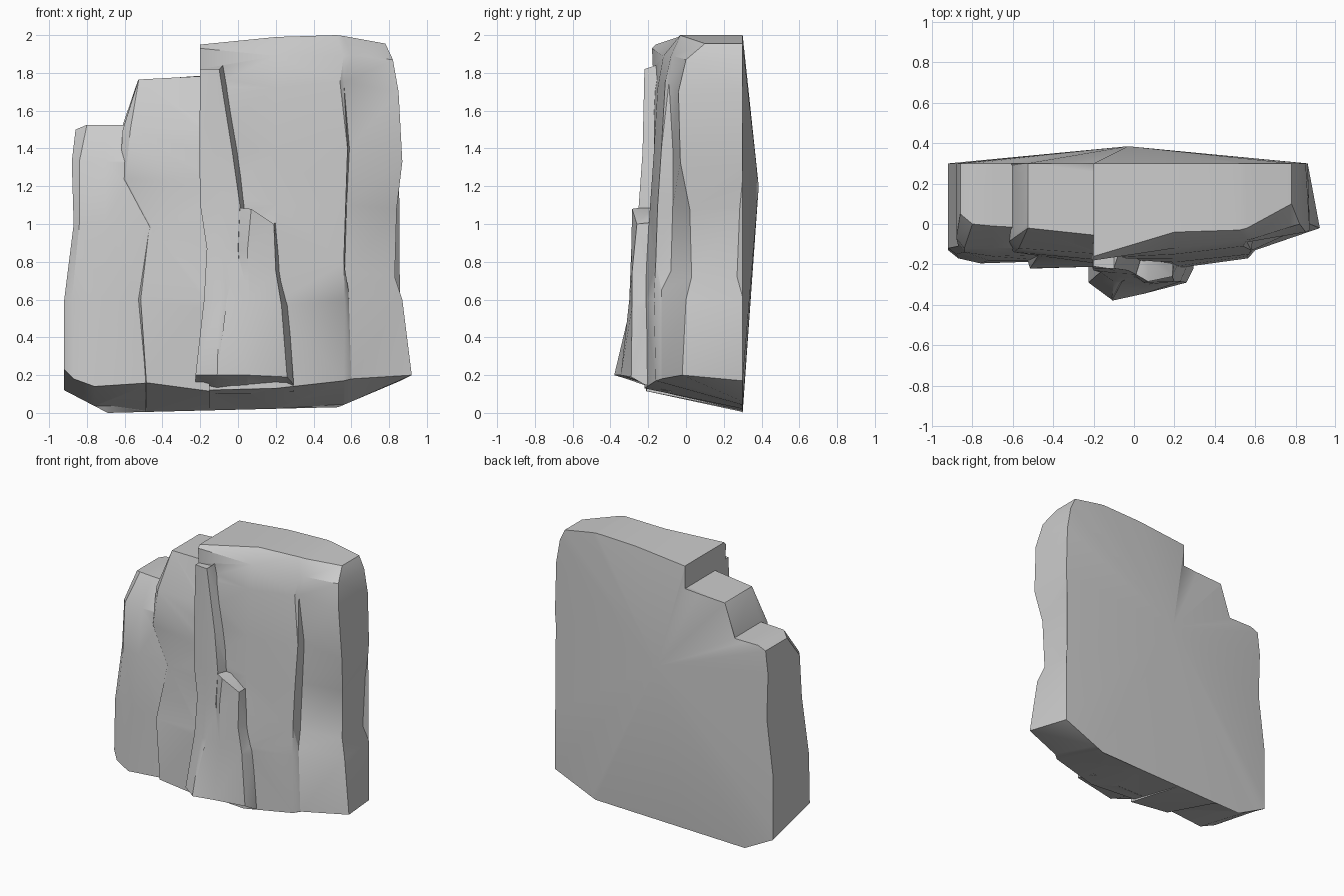
import bpy, bmesh, math


def make(name, verts, faces):
    me = bpy.data.meshes.new(name)
    me.from_pydata(verts, [], faces)
    bm = bmesh.new()
    bm.from_mesh(me)
    bmesh.ops.remove_doubles(bm, verts=bm.verts, dist=0.0005)
    bmesh.ops.triangulate(bm, faces=bm.faces)
    bmesh.ops.recalc_face_normals(bm, faces=bm.faces)
    bm.to_mesh(me)
    bm.free()
    ob = bpy.data.objects.new(name, me)
    bpy.context.collection.objects.link(ob)
    return ob


def under_z(x):
    # height of the underside along the back edge
    pts = [(-0.92, 0.12), (-0.69, 0.0), (0.53, 0.03), (0.86, 0.17)]
    for (x0, z0), (x1, z1) in zip(pts, pts[1:]):
        if x <= x1:
            return z0 + (z1 - z0) * max(0, (x - x0) / (x1 - x0))
    return 0.17


def slab(name, lines, back=0.3, base=None):
    """Loft front edge lines (bottom to top, listed left to right) and close to a flat back."""
    n = len(lines[0])
    verts, faces = [], []
    for line in lines:
        verts += line
        for j, (x, y, z) in enumerate(reversed(line)):
            if j == n - 1:
                z = under_z(x) if base is None else base
            verts.append((min(x, 0.86), back, z))
    r = 2 * n
    for i in range(len(lines) - 1):
        for k in range(r):
            a, b = i * r + k, i * r + (k + 1) % r
            faces.append((a, b, b + r, a + r))
    for o in (0, (len(lines) - 1) * r):
        for j in range(n - 1):
            faces.append((o + j, o + j + 1, o + r - 2 - j, o + r - 1 - j))
    return make(name, verts, faces)


# Tall right-hand slab with a vertical groove
main = slab("cliff_face", [
    [(-.19, -.17, .12), (-.17, -.17, .6), (-.17, -.17, .8), (-.19, -.17, 1.1),
     (-.2, -.17, 1.38), (-.2, -.17, 1.7), (-.2, -.18, 1.93), (-.2, -.16, 1.95)],
    [(.2, -.22, .13), (.2, -.22, .6), (.2, -.21, .8), (.2, -.19, 1.1),
     (.2, -.17, 1.38), (.2, -.15, 1.72), (.2, -.12, 1.89), (.2, -.04, 1.99)],
    [(.56, -.16, .17), (.565, -.17, .6), (.56, -.16, .8), (.57, -.15, 1.1),
     (.58, -.13, 1.4), (.54, -.11, 1.75), (.56, -.08, 1.89), (.52, -.03, 2.0)],
    [(.60, -.13, .18), (.585, -.13, .65), (.565, -.08, .75), (.575, -.07, 1.1),
     (.59, -.07, 1.4), (.56, -.09, 1.75), (.6, -.07, 1.89), (.56, -.02, 1.995)],
    [(.92, -.02, .2), (.87, 0, .6), (.83, .03, .72), (.84, .02, 1.08),
     (.87, -.03, 1.33), (.85, -.04, 1.7), (.82, 0, 1.87), (.78, .1, 1.955)],
])

# Middle step
mid = slab("middle_step", [
    [(-.49, -.17, .16), (-.53, -.17, .6), (-.47, -.15, .98), (-.63, -.10, 1.22),
     (-.61, -.08, 1.5), (-.53, 0, 1.76)],
    [(-.485, -.22, .16), (-.515, -.22, .6), (-.455, -.16, .98), (-.595, -.14, 1.24),
     (-.57, -.12, 1.5), (-.525, -.02, 1.765)],
    [(-.15, -.21, .115), (-.15, -.21, .6), (-.15, -.2, .98), (-.15, -.18, 1.24),
     (-.15, -.15, 1.5), (-.15, -.06, 1.785)],
])

# Lowest step at the left
left = slab("left_step", [
    [(-.92, -.13, .23), (-.92, -.12, .6), (-.87, -.11, 1.0), (-.88, -.07, 1.33), (-.86, .05, 1.5)],
    [(-.87, -.17, .18), (-.88, -.15, .6), (-.84, -.14, 1.0), (-.84, -.12, 1.33), (-.8, 0, 1.525)],
    [(-.76, -.195, .14), (-.72, -.18, .6), (-.7, -.16, 1.0), (-.7, -.12, 1.33), (-.7, -.01, 1.525)],
    [(-.45, -.185, .16), (-.45, -.18, .6), (-.4, -.15, 1.0), (-.52, -.12, 1.33), (-.52, -.02, 1.525)],
])

# Narrow rib running up the middle
rib = slab("upper_rib", [
    [(-.225, -.29, .2), (-.18, -.25, .6), (-.165, -.24, .87), (-.2, -.23, 1.1),
     (-.205, -.22, 1.38), (-.2, -.21, 1.82)],
    [(-.11, -.375, .2), (-.1, -.285, .6), (-.08, -.26, .87), (-.08, -.245, 1.1),
     (-.1, -.23, 1.38), (-.13, -.22, 1.82)],
    [(.05, -.33, .2), (.02, -.28, .6), (.0, -.26, .87), (.01, -.25, 1.1),
     (-.03, -.23, 1.38), (-.1, -.22, 1.82)],
    [(.07, -.25, .18), (.05, -.2, .6), (.03, -.18, .87), (.035, -.17, 1.1),
     (.0, -.16, 1.38), (-.08, -.16, 1.84)],
], back=-.08, base=.1)

# Lower buttress
buttress = slab("lower_buttress", [
    [(-.11, -.38, .2), (-.06, -.285, .6), (0, -.255, .86), (.01, -.25, 1.085)],
    [(.05, -.345, .2), (.06, -.3, .6), (.05, -.29, .86), (.07, -.285, 1.08)],
    [(.26, -.29, .19), (.23, -.285, .57), (.2, -.285, .75), (.19, -.26, 1.0)],
    [(.295, -.22, .15), (.265, -.2, .57), (.225, -.18, .75), (.2, -.17, 1.01)],
], back=-.08, base=.11)

# Shallow pyramid forming the back
outline = [(-.9, .11), (-.69, 0), (.53, .03), (.86, .17), (.85, 1.7), (.78, 1.955), (.52, 2.0),
           (.2, 1.99), (-.2, 1.95), (-.2, 1.785), (-.53, 1.76), (-.61, 1.525), (-.8, 1.525),
           (-.86, 1.5), (-.88, 1.33), (-.87, 1.0), (-.92, .6), (-.92, .2)]
m = len(outline)
ax, az = -.03, 1.2
verts = [(x, .3, z) for x, z in outline]
verts += [(ax + (x - ax) * .9, .2, az + (z - az) * .9) for x, z in outline] + [(ax, .385, az)]
faces = [(i, (i + 1) % m, 2 * m) for i in range(m)]
faces += [(i, (i + 1) % m, (i + 1) % m + m, i + m) for i in range(m)]
faces.append(tuple(range(m, 2 * m)))
rear = make("back_face", verts, faces)

# Fuse all parts into one rock
bpy.context.view_layer.objects.active = main
for part in (mid, left, rib, buttress, rear):
    mod = main.modifiers.new("fuse", 'BOOLEAN')
    mod.operation, mod.solver, mod.object = 'UNION', 'EXACT', part
    bpy.ops.object.modifier_apply(modifier=mod.name)
    bpy.data.objects.remove(part)

bpy.ops.object.select_all(action='DESELECT')
main.select_set(True)
bpy.ops.object.shade_smooth_by_angle(angle=math.radians(32))
